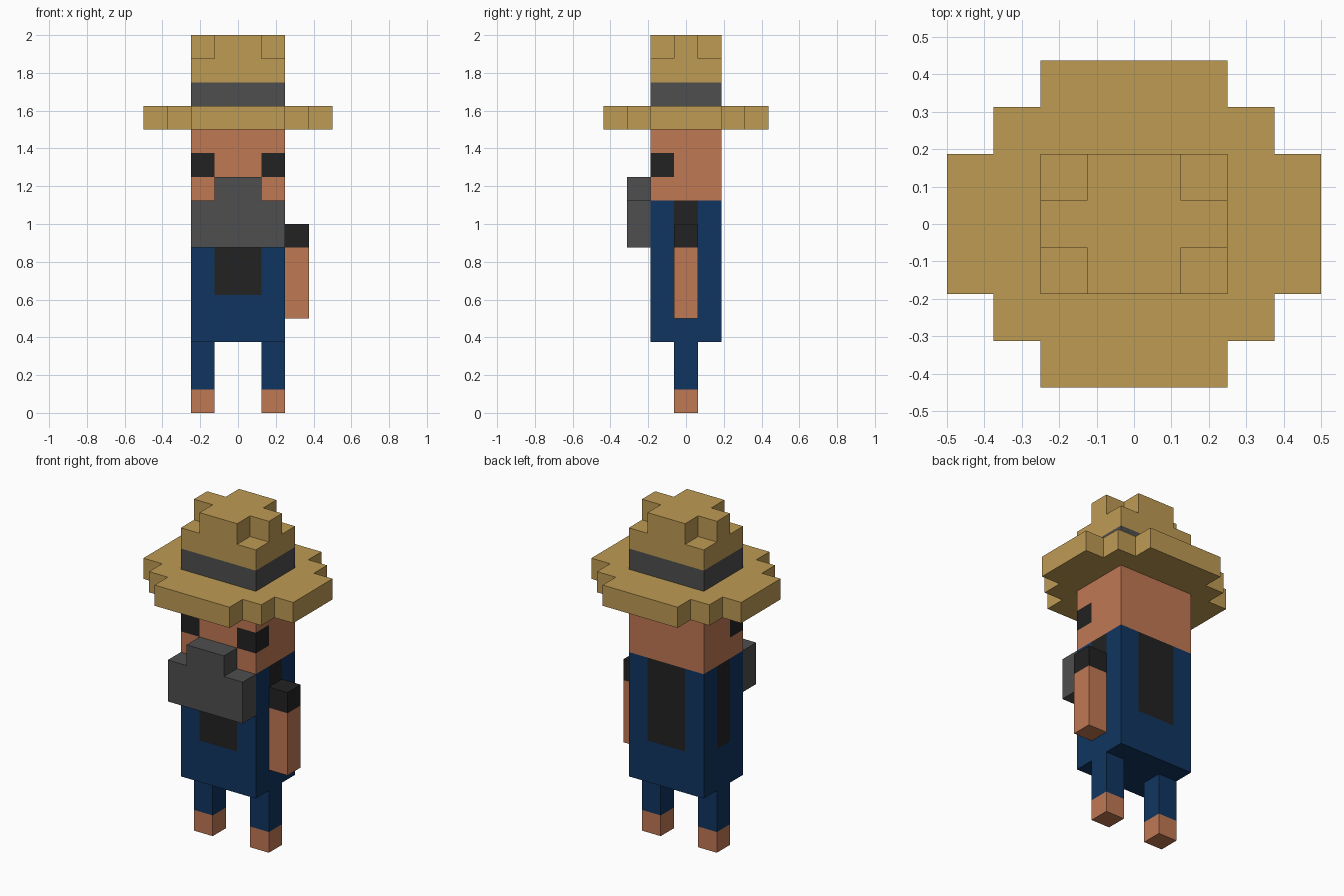
import bpy, bmesh
from mathutils import Vector

U = 0.125  # size of one block; all coordinates below are in blocks

cube = bpy.data.objects.get("Cube")
if cube:
    bpy.data.objects.remove(cube, do_unlink=True)


def linear(c):
    c /= 255
    return c / 12.92 if c <= 0.04045 else ((c + 0.055) / 1.055) ** 2.4


def material(name, *rgb):
    mat = bpy.data.materials.new(name)
    mat.use_nodes = True
    colour = (*[linear(c) for c in rgb], 1)
    mat.diffuse_color = colour
    mat.node_tree.nodes["Principled BSDF"].inputs["Base Color"].default_value = colour
    return mat


STRAW = material("straw", 191, 155, 84)
GREY = material("dark grey", 78, 78, 78)
BLACK = material("black", 34, 34, 34)
SKIN = material("skin", 192, 120, 84)
BLUE = material("denim blue", 16, 53, 96)


def finish(name, bm, mats, rule=None):
    """Colour faces by rule(centre, normal), scale blocks to units, make the object."""
    bmesh.ops.recalc_face_normals(bm, faces=bm.faces[:])
    if rule:
        for f in bm.faces:
            f.material_index = int(rule(f.calc_center_median(), f.normal))
    bmesh.ops.scale(bm, vec=Vector((U, U, U)), verts=bm.verts[:])
    mesh = bpy.data.meshes.new(name)
    bm.to_mesh(mesh)
    bm.free()
    for m in mats:
        mesh.materials.append(m)
    obj = bpy.data.objects.new(name, mesh)
    bpy.context.collection.objects.link(obj)
    return obj


def box(name, lo, hi, mats, cuts=(), rule=None):
    """Box between two corners, sliced at (axis, position) cuts for colour changes."""
    lo, hi = Vector(lo), Vector(hi)
    bm = bmesh.new()
    bmesh.ops.create_cube(bm, size=1)
    bmesh.ops.scale(bm, vec=hi - lo, verts=bm.verts[:])
    bmesh.ops.translate(bm, vec=(lo + hi) / 2, verts=bm.verts[:])
    for axis, pos in cuts:
        normal = Vector((0, 0, 0))
        normal[axis] = 1
        bmesh.ops.bisect_plane(bm, geom=bm.verts[:] + bm.edges[:] + bm.faces[:],
                               plane_co=normal * pos, plane_no=normal)
    return finish(name, bm, mats, rule)


def prism(name, points, depth, mats):
    """Extrude a closed outline of 3D points along depth."""
    bm = bmesh.new()
    face = bm.faces.new([bm.verts.new(p) for p in points])
    moved = bmesh.ops.extrude_face_region(bm, geom=[face], use_keep_orig=True)["geom"]
    bmesh.ops.translate(bm, vec=depth, verts=[v for v in moved if isinstance(v, bmesh.types.BMVert)])
    return finish(name, bm, mats)


def four_way(quarter, z):
    """Mirror a quarter outline across x and y."""
    half = quarter + [(-x, y) for x, y in reversed(quarter)]
    return [(x, y, z) for x, y in half + [(x, -y) for x, y in reversed(half)]]


# Legs with bare feet
for side, x in (("right", -2), ("left", 1)):
    box(side + "_leg", (x, -0.5, 0), (x + 1, 0.5, 3), [BLUE, SKIN],
        [(2, 1)], lambda c, n: c.z < 1)


# Overalls with a dark shirt panel on every side
def shirt(c, n):
    inside = abs(c.x) < 1 if abs(n.y) > 0.5 else abs(c.y) < 0.5
    return abs(n.z) < 0.5 and c.z > 5 and inside


box("body", (-2, -1.5, 3), (2, 1.5, 9), [BLUE, BLACK],
    [(0, -1), (0, 1), (1, -0.5), (1, 0.5), (2, 5)], shirt)

# Single arm with a short sleeve
box("left_arm", (2, -0.5, 4), (3, 0.5, 8), [SKIN, BLACK],
    [(2, 7)], lambda c, n: c.z > 7)

# Head with eyes wrapping around the front corners
box("head", (-2, -1.5, 9), (2, 1.5, 12), [SKIN, BLACK],
    [(0, -1), (0, 1), (1, -0.5), (2, 10), (2, 11)],
    lambda c, n: abs(c.x) > 1 and c.y < -0.5 and 10 < c.z < 11)

# Beard
right = [(2, 7), (2, 9), (1, 9), (1, 10)]
prism("beard", [(x, -1.5, z) for x, z in right + [(-x, z) for x, z in reversed(right)]],
      (0, -1, 0), [GREY])

# Straw hat
prism("hat_brim", four_way([(4, 1.5), (3, 1.5), (3, 2.5), (2, 2.5), (2, 3.5)], 12),
      (0, 0, 1), [STRAW])
box("hat_band", (-2, -1.5, 13), (2, 1.5, 14), [GREY])
box("hat_crown", (-2, -1.5, 14), (2, 1.5, 15), [STRAW])
prism("hat_crown_top", four_way([(2, 0.5), (1, 0.5), (1, 1.5)], 15), (0, 0, 1), [STRAW])
